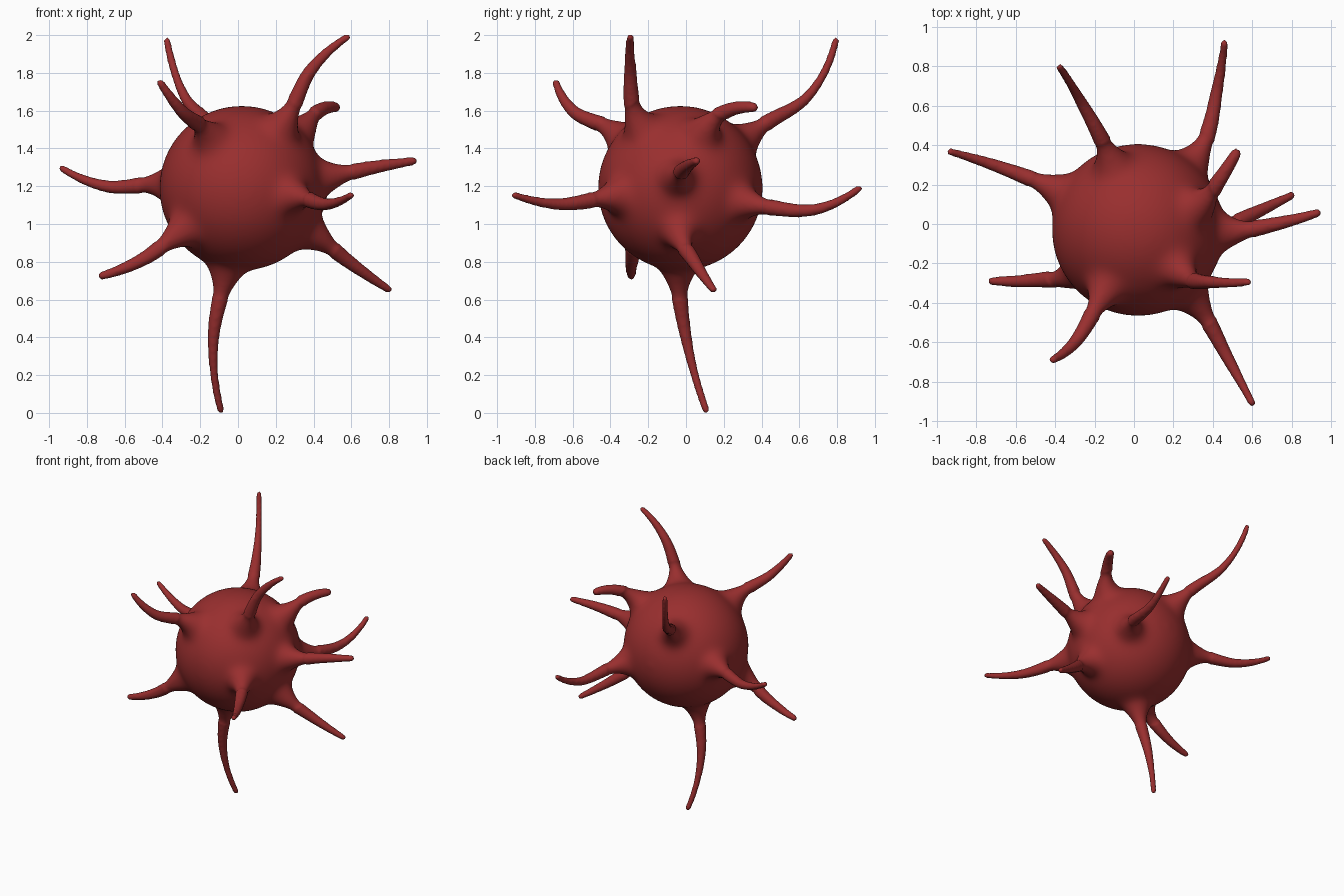
import bpy, bmesh
from mathutils import Vector, Matrix

if "Cube" in bpy.data.objects:
    bpy.data.objects.remove(bpy.data.objects["Cube"])

CENTRE = Vector((0.02, -0.03, 1.19))
BODY_R = 0.438

# spike centre lines: root, bend, tip
SPIKES = [
    [(-.16, .42, 1.53), (-.28, .64, 1.67), (-.38, .80, 1.985)],
    [(.34, .38, 1.10), (.425, .70, 1.08), (.46, .93, 1.195)],
    [(-.43, .19, 1.21), (-.70, .295, 1.2), (-.945, .37, 1.30)],
    [(.34, .10, 1.50), (.41, .19, 1.585), (.525, .37, 1.62)],
    [(.42, -.03, .93), (.60, .05, .79), (.81, .15, .645)],
    [(.48, -.04, 1.25), (.72, 0, 1.30), (.945, .06, 1.335)],
    [(-.32, -.26, .945), (-.50, -.285, .815), (-.735, -.29, .72)],
    [(-.18, -.40, 1.50), (-.30, -.60, 1.60), (-.42, -.695, 1.76)],
    [(.27, -.27, 1.58), (.39, -.295, 1.82), (.59, -.295, 2.0)],
    [(.33, -.42, 1.14), (.47, -.67, 1.105), (.605, -.92, 1.155)],
    [(-.07, -.04, .72), (-.13, 0, .40), (-.09, .11, 0)],
]


def thickness(d):
    """Slim spike with a wide flare near the body."""
    slim = 0.028 + 0.055 * max(0, 1 - d) ** 1.2
    flare = 0.075 * min(1, max(0, (0.60 - d) / 0.24)) ** 1.6
    return slim + flare


def smooth_path(points, n=24):
    """Curve from inside the body through the points."""
    p = [Vector(q) for q in points]
    p.insert(0, CENTRE + (p[0] - CENTRE).normalized() * 0.33)
    p[-1] -= (p[-1] - p[-2]).normalized() * 0.016
    h = [(b - a).length for a, b in zip(p, p[1:])]
    s = [(b - a) / k for a, b, k in zip(p, p[1:], h)]
    m = [(s[i] * h[i + 1] + s[i + 1] * h[i]) / (h[i] + h[i + 1]) for i in range(len(s) - 1)]
    m = [2 * s[0] - m[0]] + m + [2 * s[-1] - m[-1]]
    out = []
    for i, k in enumerate(h):
        for j in range(n):
            t = j / n
            out.append(p[i] * (2 * t**3 - 3 * t**2 + 1) + m[i] * k * (t**3 - 2 * t**2 + t)
                       + p[i + 1] * (3 * t**2 - 2 * t**3) + m[i + 1] * k * (t**3 - t**2))
    return out + [p[-1]]


bm = bmesh.new()
# round body
bmesh.ops.create_icosphere(bm, subdivisions=5, radius=BODY_R, matrix=Matrix.Translation(CENTRE))
# spikes as chains of shrinking balls
for spike in SPIKES:
    pts = smooth_path(spike)
    for i, q in enumerate(pts):
        r = thickness((q - CENTRE).length) * (1 - 0.2 * (i / len(pts)) ** 4)
        bmesh.ops.create_icosphere(bm, subdivisions=2, radius=r, matrix=Matrix.Translation(q))
mesh = bpy.data.meshes.new("spiky_ball")
bm.to_mesh(mesh)
bm.free()
ball = bpy.data.objects.new("spiky_ball", mesh)
bpy.context.collection.objects.link(ball)

# fuse into one skin
fuse = ball.modifiers.new("fuse", 'REMESH')
fuse.mode = 'VOXEL'
fuse.voxel_size = 0.011
skin = bpy.data.meshes.new_from_object(ball.evaluated_get(bpy.context.evaluated_depsgraph_get()))
ball.modifiers.clear()

# soften everything a little and the spike roots a lot
bm = bmesh.new()
bm.from_mesh(skin)
roots = [v for v in bm.verts if (v.co - CENTRE).length < 0.60]
for step in range(60):
    bmesh.ops.smooth_vert(bm, verts=bm.verts if step < 8 else roots, factor=0.5,
                          use_axis_x=True, use_axis_y=True, use_axis_z=True)
for f in bm.faces:
    f.smooth = True
bm.to_mesh(skin)
bm.free()
ball.data = skin

red = bpy.data.materials.new("dark red")
red.diffuse_color = (0.32, 0.028, 0.028, 1)
red.use_nodes = True
red.node_tree.nodes["Principled BSDF"].inputs["Base Color"].default_value = red.diffuse_color
skin.materials.clear()
skin.materials.append(red)
